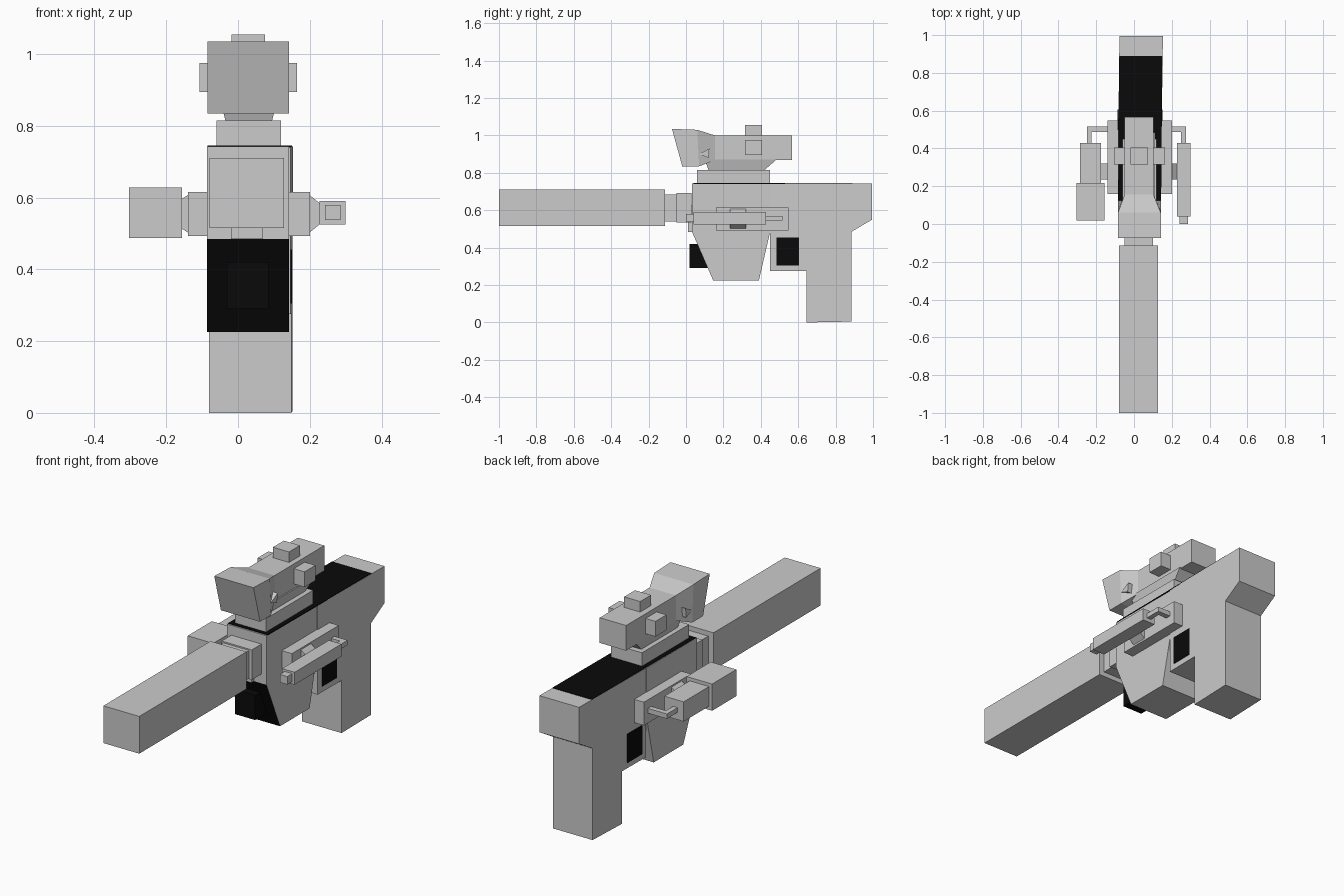
import bpy, bmesh
from mathutils import Vector

old = bpy.data.objects.get("Cube")
if old:
    bpy.data.objects.remove(old, do_unlink=True)


def material(name, value):
    m = bpy.data.materials.new(name)
    m.use_nodes = True
    colour = (value, value, value, 1)
    m.diffuse_color = colour
    m.node_tree.nodes["Principled BSDF"].inputs["Base Color"].default_value = colour
    return m


GREY = material("light grey", 0.6)
BLACK = material("black", 0.003)


def finish(name, bm, *mats):
    bmesh.ops.recalc_face_normals(bm, faces=bm.faces)
    mesh = bpy.data.meshes.new(name)
    bm.to_mesh(mesh)
    bm.free()
    for m in mats:
        mesh.materials.append(m)
    obj = bpy.data.objects.new(name, mesh)
    bpy.context.collection.objects.link(obj)
    return obj


def box(name, x, y, z, mat=GREY):
    """Box from (low, high) ranges."""
    bm = bmesh.new()
    bmesh.ops.create_cube(bm, size=1)
    for v in bm.verts:
        v.co = Vector([r[0] if c < 0 else r[1] for c, r in zip(v.co, (x, y, z))])
    return finish(name, bm, mat)


def loft(name, sections, mat=GREY):
    """Join a run of equal-sided rings and cap both ends."""
    bm = bmesh.new()
    rings = [[bm.verts.new(p) for p in s] for s in sections]
    n = len(rings[0])
    for a, b in zip(rings, rings[1:]):
        for i in range(n):
            j = (i + 1) % n
            bm.faces.new((a[i], a[j], b[j], b[i]))
    bm.faces.new(rings[0])
    bm.faces.new(rings[-1])
    return finish(name, bm, mat)


def side_profile(name, points, x0, x1, skew=0.0):
    """Extrude a (y, z) outline across x, drifting sideways with y."""
    return loft(name, [[(x + skew * (y - 0.45), y, z) for y, z in points]
                       for x in (x0, x1)])


# Barrel and its stepped collar
box("barrel", (-0.08, 0.128), (-1, -0.113), (0.515, 0.71))
box("barrel_neck", (-0.05, 0.10), (-0.113, -0.05), (0.54, 0.685))
box("barrel_collar", (-0.06, 0.115), (-0.05, 0.03), (0.535, 0.692))
box("collar_lug", (-0.02, 0.07), (0.01, 0.04), (0.485, 0.54))

# Receiver, rear body with grip, tapered magazine
box("receiver", (-0.086, 0.142), (0.032, 0.45), (0.485, 0.742))
side_profile("rear_body_and_grip",
             [(0.45, 0.742), (0.45, 0.275), (0.645, 0.275), (0.645, 0),
              (0.885, 0.005), (0.885, 0.485), (0.995, 0.55), (0.995, 0.742)],
             -0.084, 0.146, 0.013)
magazine = side_profile("magazine", [(0.032, 0.485), (0.145, 0.225),
                                     (0.39, 0.225), (0.45, 0.485)], -0.086, 0.142)
magazine.data.materials.append(BLACK)
for face in magazine.data.polygons:
    if face.normal.y < -0.5:
        face.material_index = 1
box("magazine_catch", (-0.03, 0.085), (0.02, 0.14), (0.29, 0.42), BLACK)

# Dark top strip and side panels
loft("top_strip", [[(-0.085, 0.04, z), (0.143, 0.04, z),
                    (0.15, 0.89, z), (-0.078, 0.89, z)] for z in (0.740, 0.745)], BLACK)
for name, x in (("right_panel", -0.084), ("left_panel", 0.147)):
    box(name, (x - 0.003, x + 0.003), (0.485, 0.605), (0.305, 0.455), BLACK)

# Rails, tapered brackets and bent rods on both sides
for side, inner, rail, pod, rod in (("right", -0.084, -0.14, -0.178, -0.25),
                                    ("left", 0.14, 0.20, 0.228, 0.275)):
    s = 1 if rail > 0 else -1
    span = lambda a, b: (min(a, b), max(a, b))
    box(side + "_rail", span(inner, rail), (0.16, 0.548), (0.493, 0.615))
    loft(side + "_bracket", [[(x, 0.235, 0.555 - h), (x, 0.32, 0.555 - h),
                              (x, 0.32, 0.555 + h), (x, 0.235, 0.555 + h)]
                             for x, h in ((rail, 0.052), (pod + s * 0.005, 0.025))])
    box(side + "_rod_arm", span(rail, rod), (0.487, 0.515), (0.545, 0.57))
    box(side + "_rod", span(rod, rod - s * 0.025), (0.42, 0.515), (0.545, 0.57))
box("right_pod_front", (-0.304, -0.156), (0.018, 0.218), (0.488, 0.628))
box("right_pod_rear", (-0.286, -0.174), (0.218, 0.428), (0.507, 0.61))
box("left_light", (0.227, 0.30), (0.04, 0.428), (0.525, 0.59))
box("left_light_tip", (0.242, 0.286), (0.0, 0.04), (0.537, 0.579))

# Scope mount and tapered riser
box("scope_mount", (-0.06, 0.12), (0.06, 0.45), (0.74, 0.815))
loft("scope_riser", [[(-0.035, 0.12, 0.815), (0.095, 0.12, 0.815),
                      (0.095, 0.42, 0.815), (-0.035, 0.42, 0.815)],
                     [(-0.05, 0.10, 0.872), (0.11, 0.10, 0.872),
                      (0.11, 0.485, 0.872), (-0.05, 0.485, 0.872)]])

# Scope tube with flared hood
box("scope_tube", (-0.05, 0.103), (0.12, 0.567), (0.868, 1.0))
hood = [(-0.075, 1.035, -0.02, 0.835, -0.085, 0.142),
        (0.06, 1.03, 0.07, 0.835, -0.085, 0.142),
        (0.155, 1.0, 0.155, 0.868, -0.05, 0.103)]
loft("scope_hood", [[(a, yt, zt), (b, yt, zt), (b, yb, zb), (a, yb, zb)]
                    for yt, zt, yb, zb, a, b in hood])

# Scope knobs and small hood fins
box("top_knob", (-0.018, 0.075), (0.315, 0.405), (0.99, 1.055))
for side, x, out in (("right", -0.04, -0.107), ("left", 0.09, 0.165)):
    box(side + "_knob", (min(x, out), max(x, out)), (0.315, 0.405), (0.895, 0.975))
    edge = -0.085 if out < 0 else 0.142
    loft(side + "_hood_fin", [[(x, 0.07, 0.90), (x, 0.125, 0.93), (x, 0.12, 0.88)]
                              for x in (x, edge)])
